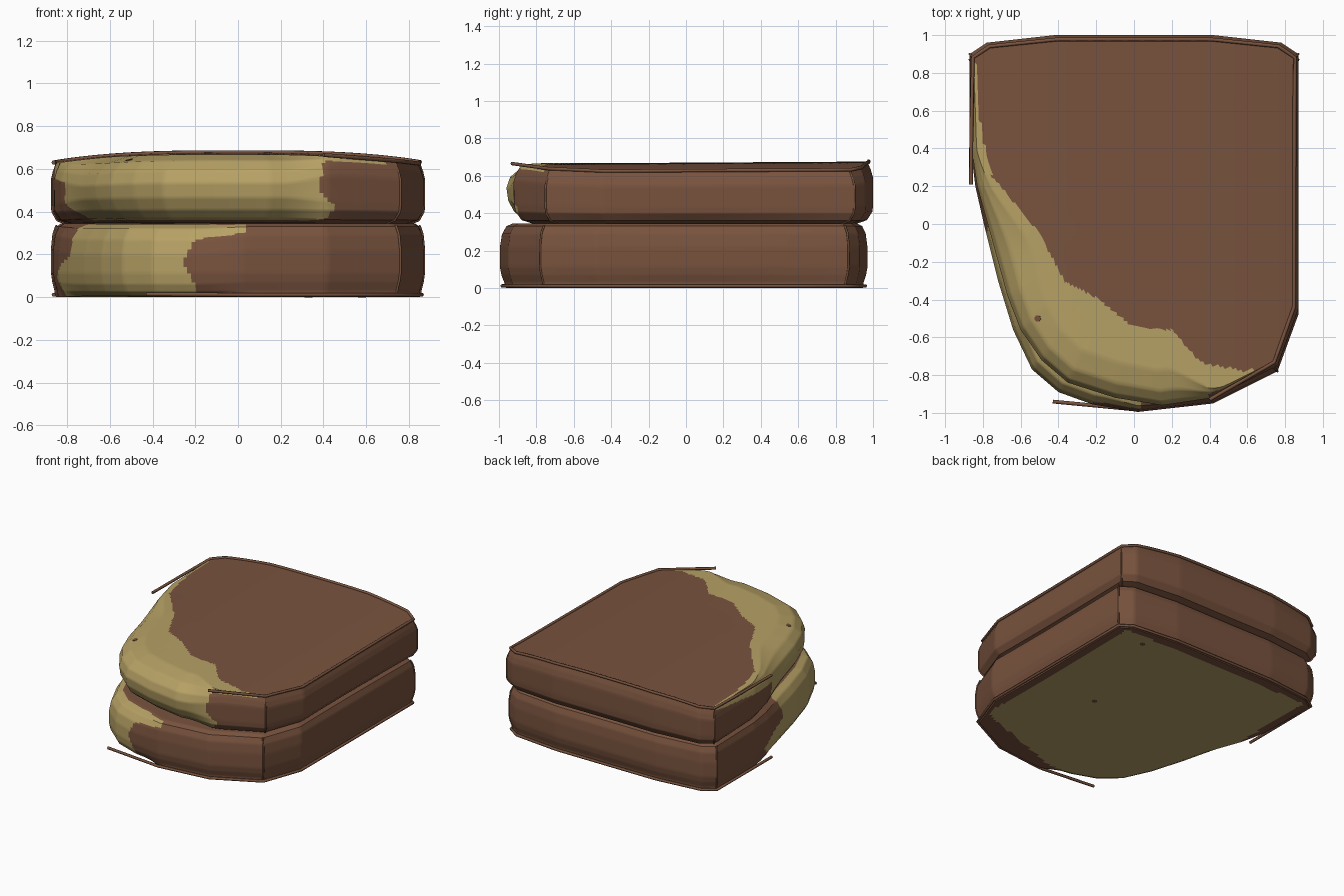
import bpy, bmesh, math
from mathutils import Vector

if "Cube" in bpy.data.objects:
    bpy.data.objects.remove(bpy.data.objects["Cube"])


def material(name, rgb):
    m = bpy.data.materials.new(name)
    m.diffuse_color = (*rgb, 1)
    m.use_nodes = True
    m.node_tree.nodes["Principled BSDF"].inputs["Base Color"].default_value = m.diffuse_color
    return m


LEATHER = material("brown leather", (0.190, 0.086, 0.048))
FOAM = material("yellow foam", (0.470, 0.356, 0.130))


def lerp(table, v):
    """Piecewise linear lookup in a list of (key, value)."""
    if v <= table[0][0]:
        return table[0][1]
    for (a, fa), (b, fb) in zip(table, table[1:]):
        if v <= b:
            return fa + (fb - fa) * (v - a) / (b - a)
    return table[-1][1]


def inset(p, d):
    return p * (1 - d / p.length)


def resample(points, step=0.02):
    out = []
    for a, b in zip(points, points[1:] + points[:1]):
        n = max(1, math.ceil((b - a).length / step))
        out += [a.lerp(b, i / n) for i in range(n)]
    return out


def finish(name, bm, mats):
    bmesh.ops.recalc_face_normals(bm, faces=bm.faces)
    me = bpy.data.meshes.new(name)
    bm.to_mesh(me)
    bm.free()
    for m in mats:
        me.materials.append(m)
    ob = bpy.data.objects.new(name, me)
    bpy.context.collection.objects.link(ob)
    bpy.context.view_layer.objects.active = ob
    ob.select_set(True)
    bpy.ops.object.shade_smooth_by_angle(angle=math.radians(35))
    ob.select_set(False)
    return ob


def tube(name, pts, r):
    cu = bpy.data.curves.new(name, 'CURVE')
    cu.dimensions = '3D'
    cu.bevel_depth = r
    cu.bevel_resolution = 1
    cu.use_fill_caps = True
    sp = cu.splines.new('POLY')
    sp.points.add(len(pts) - 1)
    for q, p in zip(sp.points, pts):
        q.co = (*p, 1)
    cu.materials.append(LEATHER)
    ob = bpy.data.objects.new(name, cu)
    bpy.context.collection.objects.link(ob)


def cushion(name, outline, cover, foam, front_end, crown, is_foam):
    """Loft a closed body; cover/foam profiles list (height, inset)."""
    ring = resample(outline)
    bm = bmesh.new()
    z0, z1 = cover[0][0], cover[-1][0]

    def weight(p):
        w = max(0, min(1, (0.45 - p.y) / 0.65, (front_end - p.x) / 0.3))
        return w * w * (3 - 2 * w)

    def vert(p, t, shrink):
        # t walks along the profiles, shrink closes the top and bottom
        w = weight(p)
        i = min(int(t), len(cover) - 2)
        f = t - i
        mix = lambda prof, k: prof[i][k] * (1 - f) + prof[i + 1][k] * f
        wz = w * max(0, 2 * shrink - 1)
        z = mix(cover, 0) * (1 - wz) + mix(foam, 0) * wz
        q = inset(p, mix(cover, 1) * (1 - w) + mix(foam, 1) * w) * shrink
        return bm.verts.new((q.x, q.y, z + crown(q) * (z - z0) / (z1 - z0)))

    last = len(cover) - 1
    steps = [(0, k / 40) for k in range(1, 40)]
    steps += [(k / 6, 1) for k in range(last * 6 + 1)]
    steps += [(last, k / 50) for k in range(49, 0, -1)]
    loops = [[vert(p, t, s) for p in ring] for t, s in steps]
    n = len(ring)
    for A, B in zip(loops, loops[1:]):
        for i in range(n):
            j = (i + 1) % n
            bm.faces.new((A[i], A[j], B[j], B[i]))
    bm.faces.new(loops[0])
    bm.faces.new(loops[-1])
    for f in bm.faces:
        f.material_index = int(is_foam(f.calc_center_median()))
    return finish(name, bm, [LEATHER, FOAM])


V = lambda pts: [Vector(p) for p in pts]
back_right = [(-0.87, 0.9), (-0.78, 0.96), (-0.42, 1), (0.42, 1), (0.78, 0.96),
              (0.87, 0.9), (0.87, 0.6), (0.87, -0.45), (0.76, -0.75)]

# ---- Upper cushion
top_outline = V(back_right + [(0.42, -0.92), (0.15, -0.96), (-0.1, -0.92), (-0.35, -0.84),
                (-0.49, -0.72), (-0.60, -0.56), (-0.67, -0.38), (-0.725, -0.18),
                (-0.78, 0.02), (-0.83, 0.2), (-0.86, 0.4)])
top_cover = [(0.345, 0.09), (0.36, 0.035), (0.40, 0.003), (0.43, 0), (0.55, 0),
             (0.585, 0.012), (0.61, 0.025), (0.622, 0.03)]
top_foam = [(0.347, 0.18), (0.365, 0.09), (0.40, 0.042), (0.45, 0.01), (0.51, 0),
            (0.56, 0.02), (0.60, 0.075), (0.624, 0.19)]
top_tear = [(-0.84, 0.86), (-0.81, 0.5), (-0.75, 0.25), (-0.6, 0.07), (-0.5, -0.05),
            (-0.37, -0.3), (-0.2, -0.39), (-0.01, -0.54), (0.2, -0.56), (0.35, -0.73),
            (0.58, -0.78), (0.74, -0.75), (0.76, -2)]
crown = lambda q: 0.048 * (1 - abs(q.x / 0.87) ** 3) + 0.006 * q.y


def top_is_foam(c):
    if c.z - crown(c) > 0.60:
        return c.y < lerp(top_tear, c.x)
    if c.z < 0.36:
        return False
    return (c.x < lerp([(0.36, 0.40), (0.42, 0.46), (0.5, 0.38), (0.6, 0.4)], c.z)
            and c.y < lerp([(0.38, 0.0), (0.44, 0.15), (0.53, 0.12), (0.605, 0.85)], c.z))


cushion("upper_cushion", top_outline, top_cover, top_foam, 0.5, crown, top_is_foam)

# ---- Lower cushion
low_outline = V([(x, y - 0.03) for x, y in back_right] +
                [(0.42, -0.95), (0.02, -0.995), (-0.22, -0.955), (-0.4, -0.89), (-0.54, -0.77),
                 (-0.64, -0.56), (-0.72, -0.3), (-0.79, -0.02), (-0.84, 0.2), (-0.865, 0.4)])
low_cover = [(0.0, 0.025), (0.03, 0.022), (0.07, 0.008), (0.11, 0), (0.22, 0),
             (0.29, 0.01), (0.33, 0.03), (0.345, 0.06)]
low_foam = [(0.005, 0.07), (0.025, 0.03), (0.06, 0.01), (0.11, 0), (0.2, 0.0),
            (0.27, 0.015), (0.32, 0.05), (0.343, 0.11)]


def low_is_foam(c):
    if c.z < 0.012:  # open underside with a leather hem
        return (abs(c.x) < 0.79 and c.y < 0.87 and c.x - c.y < 1.38 and
                c.y > -0.9 + 0.35 * max(0, c.x)) or (c.x < -0.25 and c.y < 0.2)
    if c.z > 0.338:
        return False
    return (c.x < lerp([(0.05, -0.2), (0.17, -0.26), (0.27, -0.2), (0.3, 0.03)], c.z)
            and c.y < lerp([(0.03, 0.2), (0.09, 0.27), (0.15, 0.15), (0.2, -0.05), (0.34, 0.0)], c.z))


cushion("lower_cushion", low_outline, low_cover, low_foam, 0.1, lambda q: 0, low_is_foam)

# ---- Edge piping with loose torn ends
rim = resample([inset(p, 0.025) for p in top_outline[:9]], 0.1)
cut = min(range(len(rim)), key=lambda i: (rim[i] - inset(top_outline[8], 0.025)).length)
upper = [(-0.863, 0.21, 0.63), (-0.86, 0.55, 0.63)]
upper += [(p.x, p.y, 0.624 + crown(p)) for p in rim[:cut + 1]] + [(0.40, -0.93, 0.665)]
tube("upper_piping", upper, 0.01)
lower = [(-0.863, 0.21, 0.011)]
lower += [(*inset(p, 0.012), 0.011) for p in low_outline[:11]] + [(-0.43, -0.94, 0.013)]
tube("lower_piping", lower, 0.01)

# ---- Vertical corner seams
for k, label in ((0, "back_left"), (5, "back_right"), (8, "front_right")):
    tube("upper_seam_" + label, [(*inset(top_outline[k], d), z) for z, d in top_cover], 0.006)
    tube("lower_seam_" + label, [(*inset(low_outline[k], d), z + 0.005) for z, d in low_cover[:-1]], 0.006)


# ---- Small leather scraps on the foam
def scrap(name, loc, direction):
    bm = bmesh.new()
    bmesh.ops.create_cone(bm, cap_ends=True, segments=8, radius1=0.018, radius2=0.018, depth=0.006)
    ob = finish(name, bm, [LEATHER])
    ob.location = loc
    ob.rotation_euler = Vector(direction).to_track_quat('Z', 'Y').to_euler()


dg = bpy.context.evaluated_depsgraph_get()
hit, loc, nor, *_ = bpy.context.scene.ray_cast(dg, (-0.51, -0.5, 2), (0, 0, -1))
if hit:
    scrap("scrap_top", loc, nor)
scrap("scrap_under_1", (0.33, -0.03, 0.002), (0, 0, -1))
scrap("scrap_under_2", (0.58, 0.78, 0.002), (0, 0, -1))
